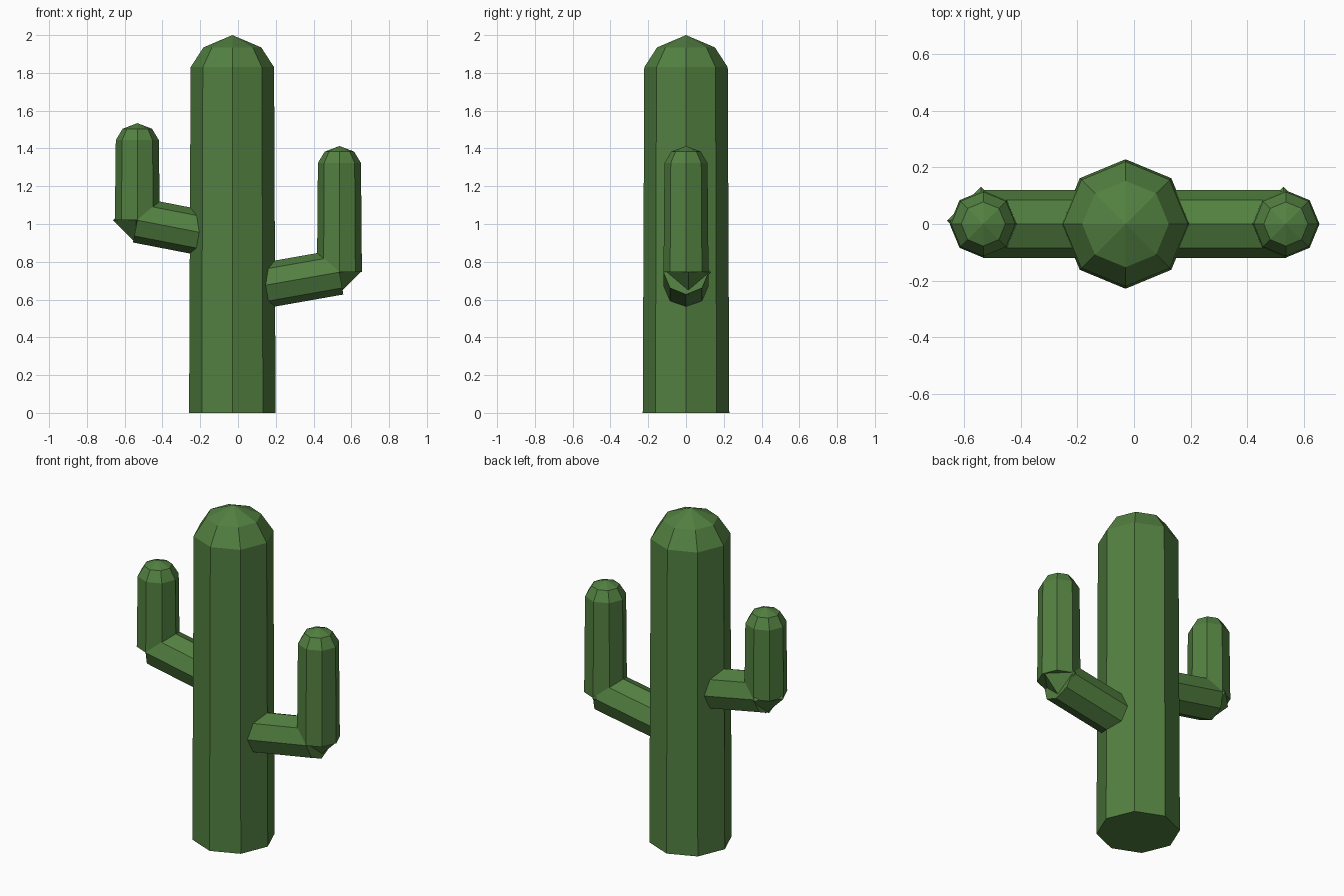
import bpy
import bmesh
from math import cos, sin, tan, pi, radians
from mathutils import Vector, Matrix

SIDES = 8

cube = bpy.data.objects.get("Cube")
if cube:
    bpy.data.objects.remove(cube, do_unlink=True)

green = bpy.data.materials.new("cactus green")
green.use_nodes = True
colour = (0.085, 0.215, 0.052, 1)
green.diffuse_color = colour
green.node_tree.nodes["Principled BSDF"].inputs["Base Color"].default_value = colour


def finish(name, bm):
    bmesh.ops.recalc_face_normals(bm, faces=bm.faces)
    mesh = bpy.data.meshes.new(name)
    bm.to_mesh(mesh)
    bm.free()
    mesh.materials.append(green)
    obj = bpy.data.objects.new(name, mesh)
    bpy.context.collection.objects.link(obj)
    return obj


def domed_column(name, x, rings, tip):
    """Faceted column from (radius, height) rings, closed by a pointed dome."""
    bm = bmesh.new()
    loops = [[bm.verts.new((x + r * cos(2 * pi * i / SIDES), r * sin(2 * pi * i / SIDES), z))
              for i in range(SIDES)] for r, z in rings]
    bm.faces.new(loops[0])
    apex = bm.verts.new((x, 0, tip))
    for i in range(SIDES):
        j = (i + 1) % SIDES
        for low, high in zip(loops, loops[1:]):
            bm.faces.new((low[i], low[j], high[j], high[i]))
        bm.faces.new((loops[-1][i], loops[-1][j], apex))
    return finish(name, bm)


def branch(name, start, end, radius):
    """Straight faceted prism between two points."""
    bm = bmesh.new()
    axis = end - start
    turn = axis.to_track_quat('Z', 'Y').to_matrix().to_4x4()
    bmesh.ops.create_cone(bm, cap_ends=True, segments=SIDES, radius1=radius, radius2=radius,
                          depth=axis.length,
                          matrix=Matrix.Translation((start + end) / 2) @ turn)
    return finish(name, bm)


def elbow(name, centre, radius):
    """Eight-faced joint under the upright."""
    bm = bmesh.new()
    for axis in range(3):
        for side in (-radius, radius):
            point = centre.copy()
            point[axis] += side
            bm.verts.new(point)
    bmesh.ops.convex_hull(bm, input=bm.verts)
    return finish(name, bm)


# Trunk
TRUNK_X = -0.03
domed_column("trunk", TRUNK_X, [(0.229, 0), (0.221, 1.83), (0.153, 1.935)], 2.0)

# Arms: sloped branch, elbow and domed upright
for side, x, z, slope, top in (("left", 0.537, 0.745, 10, 1.413),
                               ("right", -0.533, 1.02, 11, 1.534)):
    corner = Vector((x, 0, z))
    root = Vector((TRUNK_X, 0, z - abs(x - TRUNK_X) * tan(radians(slope))))
    branch(side + "_branch", root, corner, 0.12)
    elbow(side + "_elbow", corner + Vector((-0.008, 0.012, 0)), 0.12)
    domed_column(side + "_upright", x,
                 [(0.119, z), (0.114, top - 0.09), (0.078, top - 0.03)], top)
